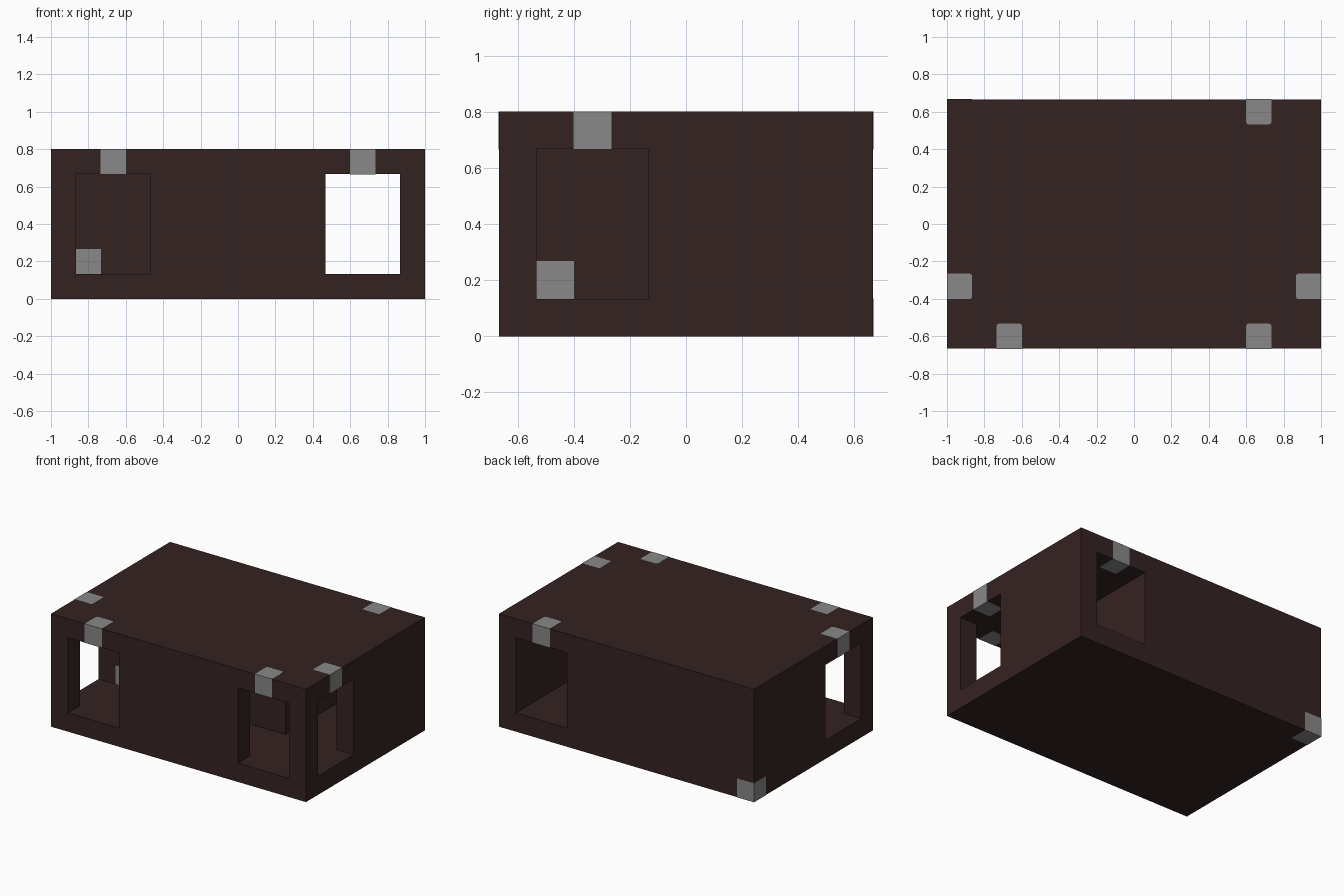
import bpy
import bmesh
from mathutils import Vector

U = 2 / 15                    # one block of the modular grid
HX, HY, H = 1.0, 5 * U, 6 * U

cube = bpy.data.objects.get("Cube")
if cube:
    bpy.data.objects.remove(cube, do_unlink=True)


def material(name, rgb):
    m = bpy.data.materials.new(name)
    m.use_nodes = True
    m.diffuse_color = (*rgb, 1)
    m.node_tree.nodes["Principled BSDF"].inputs["Base Color"].default_value = (*rgb, 1)
    return m


def box(name, lo, hi, mat, round_inner=False):
    """Box between two corners; optionally clip its upright edges inside the walls."""
    lo, hi = Vector(lo), Vector(hi)
    bm = bmesh.new()
    bmesh.ops.create_cube(bm, size=1)
    for v in bm.verts:
        v.co = (lo + hi) / 2 + v.co * (hi - lo)
    if round_inner:
        edges = []
        for e in bm.edges:
            a, b = (v.co for v in e.verts)
            if abs(a.z - b.z) > U / 2 and abs(a.x) < HX - 0.01 and abs(a.y) < HY - 0.01:
                edges.append(e)
        bmesh.ops.bevel(bm, geom=edges, offset=0.012, segments=2, profile=0.5, affect='EDGES')
    me = bpy.data.meshes.new(name)
    bm.to_mesh(me)
    bm.free()
    me.materials.append(mat)
    ob = bpy.data.objects.new(name, me)
    bpy.context.collection.objects.link(ob)
    return ob


brick = material("dark_brown", (0.036, 0.016, 0.016))
stone = material("grey", (0.246, 0.246, 0.246))

# Solid block for the building
shell = box("building_shell", (-HX, -HY, 0), (HX, HY, H), brick)

# Passages in plan: x from, x to, y from, y to
near, far = -4 * U, -U
outer, inner = 6.5 * U, 3.5 * U
passages = {
    "left_corridor": (U / 2, 1.2, near, far),
    "cross_passage": (inner, outer, -1, 1),
    "right_corridor": (-1.2, -U / 2, near, far),
    "right_front_doorway": (-outer, -inner, -1, far),
}
for name, (x0, x1, y0, y1) in passages.items():
    cutter = box(name + "_cutter", (x0, y0, U), (x1, y1, 5 * U), brick)
    cutter.hide_render = True
    mod = shell.modifiers.new(name, 'BOOLEAN')
    mod.operation = 'DIFFERENCE'
    mod.solver = 'EXACT'
    mod.object = cutter
    bpy.context.view_layer.objects.active = shell
    bpy.ops.object.modifier_apply(modifier=name)
    bpy.data.objects.remove(cutter, do_unlink=True)

# Stone blocks set flush in the walls, by centre in grid units
blocks = {
    "front_left_lintel": (5, -4.5, 5.5),
    "front_right_lintel": (-5, -4.5, 5.5),
    "back_lintel": (5, 4.5, 5.5),
    "left_lintel": (7, -2.5, 5.5),
    "right_lintel": (-7, -2.5, 5.5),
    "back_corner_stone": (-7, 4.5, 0.5),
    "right_corridor_stone": (-6, -0.5, 1.5),
    "left_corridor_stone": (0, -3.5, 1.5),
}
half = Vector((1, 1, 1)) * (U / 2 + 0.001)
for name, pos in blocks.items():
    c = Vector(pos) * U
    box(name, c - half, c + half, stone, round_inner=pos[2] != 1.5)
